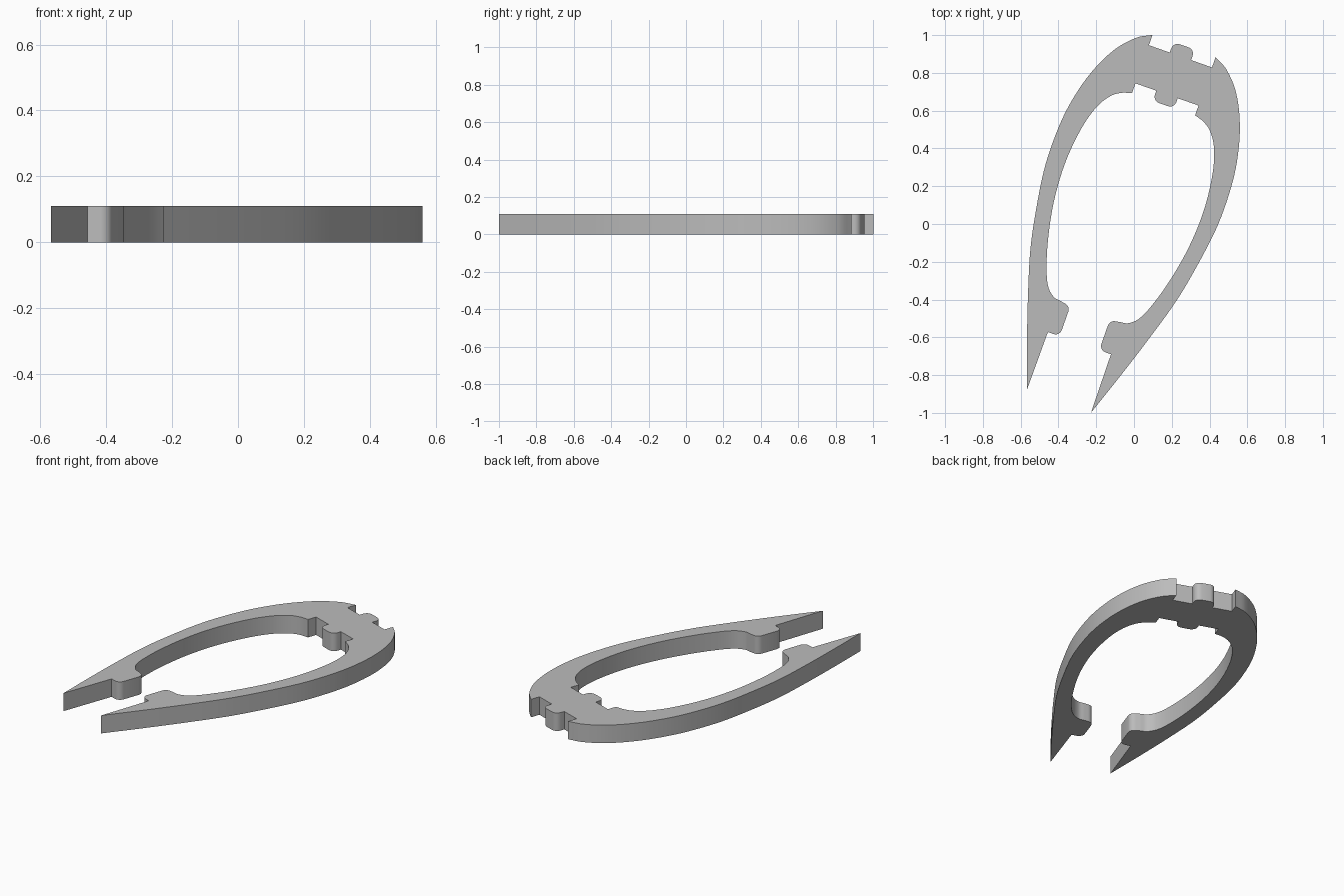
import bpy
import bmesh
from math import sin, cos, radians
from mathutils import Vector, Matrix
from mathutils.geometry import interpolate_bezier

THICKNESS = 0.11
TILT = radians(-19.4)      # lean of the symmetry axis
AXIS_OFFSET = -0.063       # sideways shift of the symmetry axis
GAP = 0.177                # half width of the slots and of the open mouth
STEPS = 6

default_cube = bpy.data.objects.get("Cube")
if default_cube:
    bpy.data.objects.remove(default_cube, do_unlink=True)


def smooth_run(points):
    """Smooth curve passing through every point."""
    pts = [Vector((x, y, 0)) for x, y in points]
    last = len(pts) - 1
    tangents = []
    for i in range(last + 1):
        before, after = max(i - 1, 0), min(i + 1, last)
        tangents.append((pts[after] - pts[before]).normalized())
    result = [pts[0]]
    for i in range(last):
        reach = (pts[i + 1] - pts[i]).length / 3
        result += interpolate_bezier(
            pts[i], pts[i] + tangents[i] * reach,
            pts[i + 1] - tangents[i + 1] * reach, pts[i + 1], STEPS)[1:]
    return result


def arc(x, y, radius, start, end):
    """Rounded corner about a centre, angles in degrees."""
    angles = [radians(start + (end - start) * i / STEPS) for i in range(STEPS + 1)]
    return [Vector((x + radius * cos(a), y + radius * sin(a), 0)) for a in angles]


def corner(x, y):
    return [Vector((x, y, 0))]


def make_material(name, value):
    material = bpy.data.materials.new(name)
    material.use_nodes = True
    colour = (value, value, value, 1)
    material.diffuse_color = colour
    material.node_tree.nodes["Principled BSDF"].inputs["Base Color"].default_value = colour
    return material


# Half outline, from the middle of the outer edge round to the middle of the inner edge
lug, fillet = 0.06, 0.035

outer_lug = arc(lug - fillet, 0.943, fillet, 90, 0) + corner(lug, 0.919)
outer_slot = corner(GAP, 0.919)
outer_side = smooth_run([
    (GAP, 0.977), (0.253, 0.934), (0.342, 0.835), (0.417, 0.682),
    (0.463, 0.515), (0.483, 0.36), (0.484, 0.148), (0.456, -0.072),
    (0.412, -0.3), (0.343, -0.536), (0.264, -0.777), (0.18, -1.018)])
mouth_lug = (corner(GAP, -0.691)
             + arc(0.146, -0.656, fillet, 270, 180)
             + arc(0.146, -0.553, fillet, 180, 90))
inner_side = smooth_run([
    (0.165, -0.514), (0.206, -0.507), (0.252, -0.468), (0.292, -0.385),
    (0.339, -0.229), (0.377, -0.025), (0.388, 0.186), (0.367, 0.389),
    (0.328, 0.522), (0.279, 0.598), (0.23, 0.633), (GAP, 0.65)])
inner_slot = corner(GAP, 0.705)
inner_lug = corner(lug, 0.705) + arc(lug - fillet, 0.683, fillet, 0, -90)

half = (outer_lug + outer_slot + outer_side + mouth_lug
        + inner_side + inner_slot + inner_lug)

# Each half is closed along the axis, raised to thickness, then mirrored
bm = bmesh.new()
seam_top, seam_bottom = corner(0, half[0].y), corner(0, half[-1].y)
base = bm.faces.new([bm.verts.new(p) for p in seam_top + half + seam_bottom])
raised = bmesh.ops.extrude_face_region(bm, geom=[base], use_keep_orig=True)
top = [v for v in raised["geom"] if isinstance(v, bmesh.types.BMVert)]
bmesh.ops.translate(bm, verts=top, vec=(0, 0, THICKNESS))
seam = [f for f in bm.faces if all(abs(v.co.x) < 1e-5 for v in f.verts)]
bmesh.ops.delete(bm, geom=seam, context="FACES_ONLY")
bmesh.ops.recalc_face_normals(bm, faces=bm.faces)
if next(f for f in bm.faces if all(v.co.z > 0 for v in f.verts)).normal.z < 0:
    bmesh.ops.reverse_faces(bm, faces=bm.faces)
mesh = bpy.data.meshes.new("open_ring")
bm.to_mesh(mesh)
bm.free()

ring = bpy.data.objects.new("open_ring", mesh)
bpy.context.collection.objects.link(ring)
mesh.materials.append(make_material("plain_grey", 0.5))

# Sharp rims, smooth curved walls
bpy.context.view_layer.objects.active = ring
ring.select_set(True)
bpy.ops.object.shade_smooth_by_angle(angle=radians(30))
mirror = ring.modifiers.new("Mirror", "MIRROR")
mirror.use_clip = True

# Lean the symmetry axis into place
ring.matrix_world = (Matrix.Rotation(TILT, 4, "Z")
                     @ Matrix.Translation((AXIS_OFFSET, 0, 0)))
